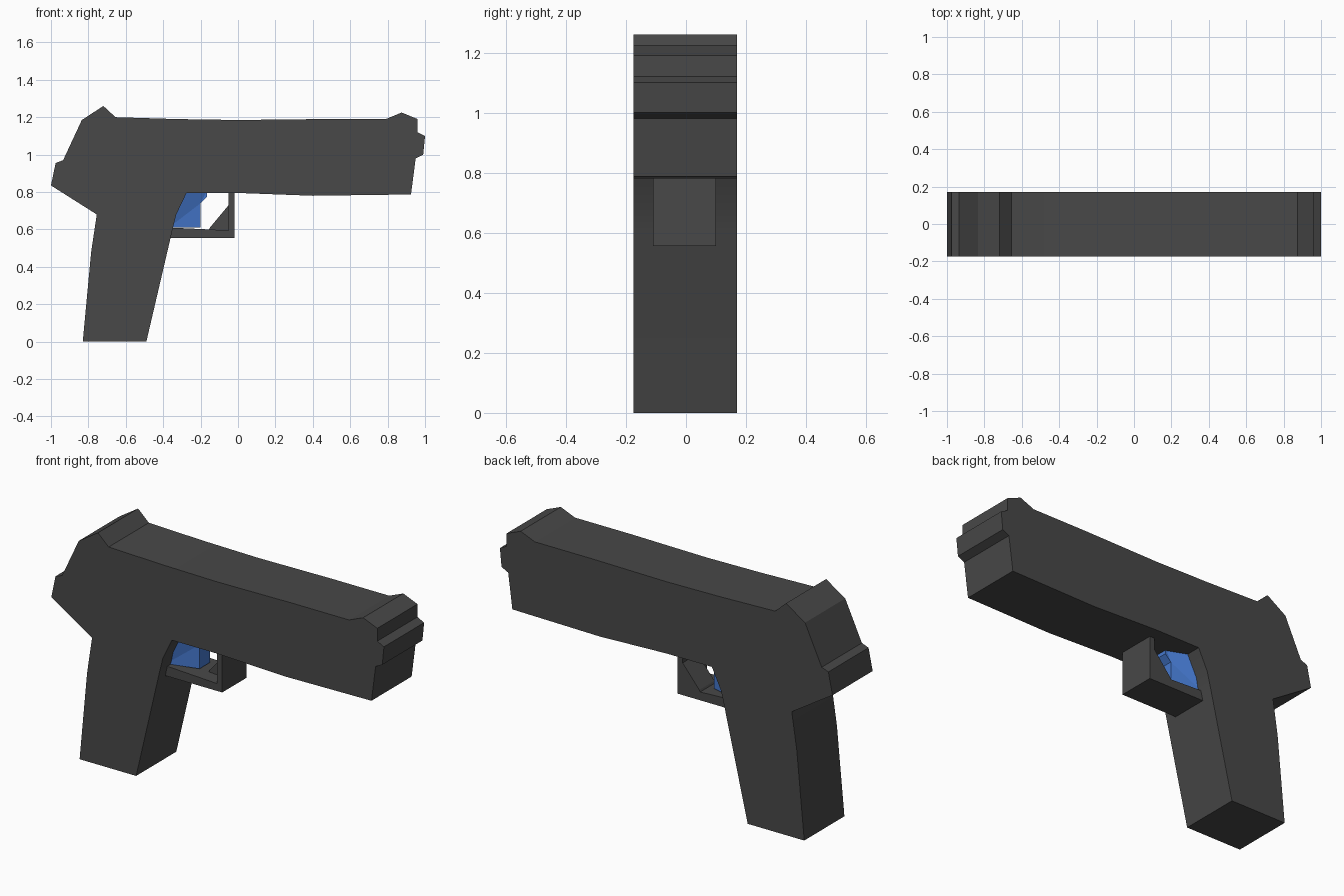
import bpy, bmesh

if "Cube" in bpy.data.objects:
    bpy.data.objects.remove(bpy.data.objects["Cube"])


def extrude_profile(name, pts, y0, y1, smooth=False):
    """Closed x-z outline extruded along y."""
    bm = bmesh.new()
    face = bm.faces.new([bm.verts.new((x, y0, z)) for x, z in pts])
    ext = bmesh.ops.extrude_face_region(bm, geom=[face])
    verts = [g for g in ext["geom"] if isinstance(g, bmesh.types.BMVert)]
    bmesh.ops.translate(bm, verts=verts, vec=(0, y1 - y0, 0))
    bmesh.ops.recalc_face_normals(bm, faces=bm.faces)
    bmesh.ops.triangulate(bm, faces=[f for f in bm.faces if len(f.verts) > 4])
    return finish(name, bm, smooth)


def finish(name, bm, smooth=False):
    me = bpy.data.meshes.new(name)
    bm.to_mesh(me)
    bm.free()
    ob = bpy.data.objects.new(name, me)
    bpy.context.collection.objects.link(ob)
    if smooth:
        bpy.ops.object.select_all(action='DESELECT')
        ob.select_set(True)
        bpy.context.view_layer.objects.active = ob
        bpy.ops.object.shade_smooth_by_angle(angle=0.35)
    return ob


dark = bpy.data.materials.new("dark_grey")
dark.diffuse_color = (0.065, 0.065, 0.065, 1)
dark.use_nodes = True
dark.node_tree.nodes["Principled BSDF"].inputs["Base Color"].default_value = dark.diffuse_color
blue = bpy.data.materials.new("blue")
blue.diffuse_color = (0.06, 0.19, 0.62, 1)
blue.use_nodes = True
blue.node_tree.nodes["Principled BSDF"].inputs["Base Color"].default_value = blue.diffuse_color

# Grip and upper body in one silhouette
body = extrude_profile("body", [
    (-0.83, 0), (-0.49, 0), (-0.35, 0.60), (-0.33, 0.68), (-0.275, 0.795),
    (0, 0.795), (0.4, 0.78), (0.925, 0.787), (0.95, 0.98), (0.99, 1.0),
    (1.0, 1.10), (0.96, 1.12), (0.96, 1.19), (0.875, 1.225), (0.79, 1.19),
    (0.45, 1.19), (0, 1.185), (-0.33, 1.19), (-0.655, 1.20), (-0.72, 1.26),
    (-0.835, 1.185), (-0.935, 0.97), (-0.975, 0.955), (-1.0, 0.835),
    (-0.755, 0.68), (-0.785, 0.48)], -0.175, 0.17, True)

# L-shaped guard
guard = extrude_profile("guard", [
    (-0.38, 0.555), (-0.018, 0.555), (-0.018, 0.81), (-0.05, 0.81),
    (-0.05, 0.595), (-0.37, 0.61)], -0.11, 0.10)

# Recessed corner brace inside the guard
brace = extrude_profile("guard_brace", [
    (-0.03, 0.59), (-0.03, 0.75), (-0.05, 0.73), (-0.15, 0.61),
    (-0.16, 0.59)], -0.03, 0.10)

# Trigger, narrowing toward its front edge
trigger = extrude_profile("trigger", [
    (-0.37, 0.61), (-0.20, 0.61), (-0.20, 0.74), (-0.165, 0.775),
    (-0.165, 0.81), (-0.28, 0.81)], -0.09, 0.09)
for v in trigger.data.vertices:
    if v.co.x > -0.21:
        v.co.y *= 0.5

for ob in (body, guard, brace):
    ob.data.materials.append(dark)
trigger.data.materials.append(blue)
